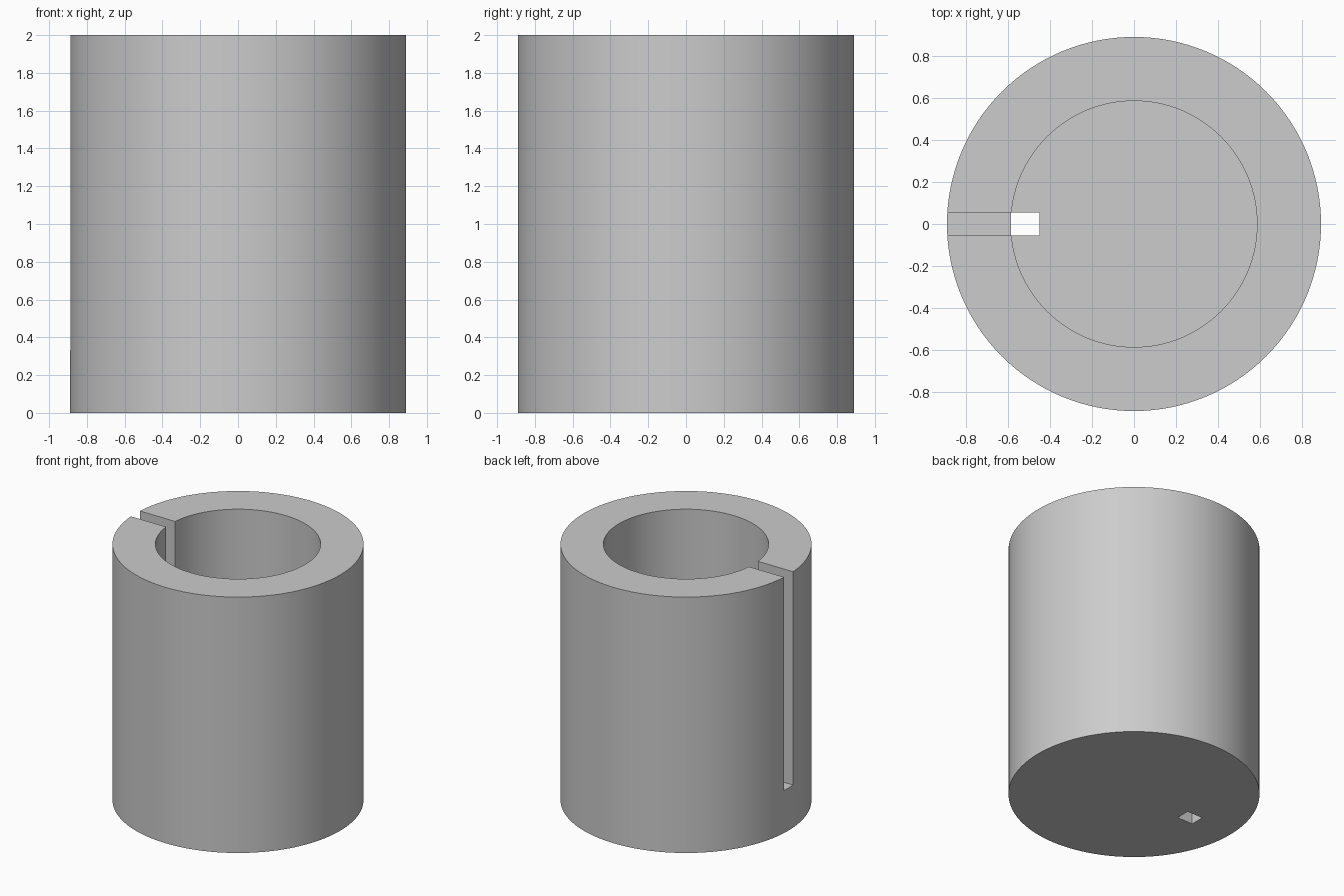
import bpy
import math

cube = bpy.data.objects.get("Cube")
if cube:
    bpy.data.objects.remove(cube, do_unlink=True)

HEIGHT, OUTER_R, BORE_R = 2.0, 0.889, 0.585
FLOOR = 0.333      # thickness of the closed bottom
SLOT_W = 0.111     # width of the side slot and of the floor hole
SEGMENTS = 128

grey = bpy.data.materials.new("plain grey")
grey.use_nodes = True
color = (0.604, 0.604, 0.604, 1)
grey.diffuse_color = color
grey.node_tree.nodes["Principled BSDF"].inputs["Base Color"].default_value = color


def cylinder(name, radius, z0, z1):
    bpy.ops.mesh.primitive_cylinder_add(
        vertices=SEGMENTS, radius=radius, depth=z1 - z0, location=(0, 0, (z0 + z1) / 2))
    obj = bpy.context.object
    obj.name = name
    obj.data.materials.append(grey)
    return obj


def box(name, x0, x1, z0, z1):
    bpy.ops.mesh.primitive_cube_add(size=1, location=((x0 + x1) / 2, 0, (z0 + z1) / 2))
    obj = bpy.context.object
    obj.name = name
    obj.scale = (x1 - x0, SLOT_W, z1 - z0)
    obj.data.materials.append(grey)
    return obj


# Round body, then the bore, the side slot and the hole through the floor
body = cylinder("cup_body", OUTER_R, 0, HEIGHT)
cutters = [
    cylinder("bore_cutter", BORE_R, FLOOR, HEIGHT + 0.2),
    box("slot_cutter", -1.0, -0.5, FLOOR, HEIGHT + 0.1),
    box("floor_hole_cutter", -BORE_R, -0.45, -0.1, FLOOR + 0.1),
]

bpy.context.view_layer.objects.active = body
for cutter in cutters:
    cut = body.modifiers.new(cutter.name, "BOOLEAN")
    cut.operation = "DIFFERENCE"
    cut.solver = "EXACT"
    cut.object = cutter
    bpy.ops.object.modifier_apply(modifier=cut.name)
    bpy.data.objects.remove(cutter, do_unlink=True)

# Smooth round walls with crisp rims
bpy.ops.object.select_all(action="DESELECT")
body.select_set(True)
bpy.ops.object.shade_smooth_by_angle(angle=math.radians(30))
